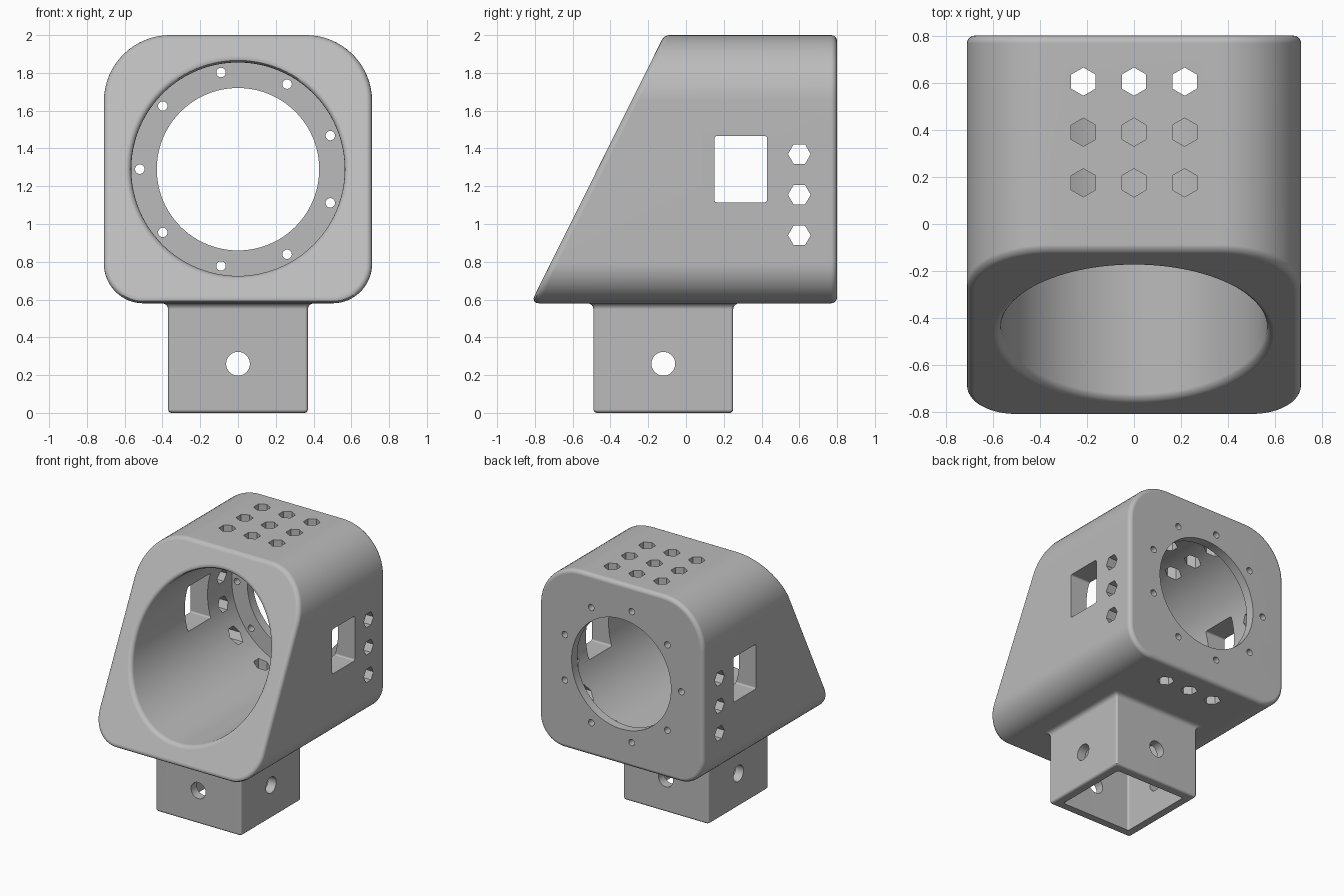
import bpy, bmesh
from math import sin, cos, pi, radians
from mathutils import Matrix, Vector

cube = bpy.data.objects.get("Cube")
if cube:
    bpy.data.objects.remove(cube, do_unlink=True)

grey = bpy.data.materials.new("plain grey")
grey.use_nodes = True
COLOUR = (0.5, 0.5, 0.5, 1)
grey.diffuse_color = COLOUR
grey.node_tree.nodes["Principled BSDF"].inputs["Base Color"].default_value = COLOUR

MID = 1.29          # height of the bore axis
BORE = 0.565
SLANT = Vector((0, -1.42, 0.707)).normalized()


def make(name, bm):
    bmesh.ops.recalc_face_normals(bm, faces=bm.faces)
    mesh = bpy.data.meshes.new(name)
    bm.to_mesh(mesh)
    bm.free()
    ob = bpy.data.objects.new(name, mesh)
    bpy.context.collection.objects.link(ob)
    mesh.materials.append(grey)
    return ob


def cut(ob, bm):
    """Subtract a set of separate solids and keep the result as plain mesh."""
    cutter = make("cutter", bm)
    cutter.hide_render = True
    mod = ob.modifiers.new("cut", 'BOOLEAN')
    mod.object, mod.operation, mod.solver = cutter, 'DIFFERENCE', 'EXACT'
    deps = bpy.context.evaluated_depsgraph_get()
    mesh = bpy.data.meshes.new_from_object(ob.evaluated_get(deps))
    ob.modifiers.clear()
    ob.data = mesh
    bpy.data.objects.remove(cutter, do_unlink=True)


def finish(ob):
    ob.data.shade_smooth()
    ob.data.set_sharp_from_angle(angle=radians(32))
    mod = ob.modifiers.new("flat faces", 'WEIGHTED_NORMAL')
    mod.keep_sharp = True


def rod(bm, axis, centre, length, radius, sides):
    turn = {'X': Matrix.Rotation(pi / 2, 4, 'Y'),
            'Y': Matrix.Rotation(pi / 2, 4, 'X'),
            'Z': Matrix.Identity(4)}[axis]
    bmesh.ops.create_cone(bm, cap_ends=True, segments=sides, radius1=radius,
                          radius2=radius, depth=length,
                          matrix=Matrix.Translation(centre) @ turn)


def rounded(half, low, high, steps):
    """Square outline with separate lower and upper corner radii."""
    pts = []
    for k, (sx, sy, r) in enumerate(((1, 1, high), (-1, 1, high),
                                     (-1, -1, low), (1, -1, low))):
        for i in range(steps + 1):
            a = (k + i / steps) * pi / 2
            pts.append((sx * (half - r) + r * cos(a), sy * (half - r) + r * sin(a)))
    return pts


def loft(bm, rings):
    loops = [[bm.verts.new(p) for p in ring] for ring in rings]
    for a, b in zip(loops, loops[1:]):
        for i in range(len(a)):
            j = (i + 1) % len(a)
            bm.faces.new((a[i], a[j], b[j], b[i]))
    bm.faces.new(loops[0])
    bm.faces.new(loops[-1])


# Housing: rounded square tube cut off by the slanted front
bm = bmesh.new()
outline = rounded(0.71, 0.21, 0.35, 16)
loft(bm, [[(x, y, MID + z) for x, z in outline] for y in (-1.1, 0.8)])
bmesh.ops.recalc_face_normals(bm, faces=bm.faces)
res = bmesh.ops.bisect_plane(bm, geom=bm.verts[:] + bm.edges[:] + bm.faces[:],
                             plane_co=(0, -0.115, 2), plane_no=SLANT, clear_outer=True)
rim = [g for g in res["geom_cut"] if isinstance(g, bmesh.types.BMEdge)]
bmesh.ops.edgeloop_fill(bm, edges=rim)
housing = make("housing", bm)

# Blind main bore, leaving a flange at the back
bm = bmesh.new()
rod(bm, 'Y', (0, -0.385, MID), 2.23, BORE, 96)
cut(housing, bm)

# Rounded edges around the front face, the bore mouth and the back face
bm = bmesh.new()
bm.from_mesh(housing.data)
bm.normal_update()


def end_face(f):
    back = f.normal.y > 0.99 and f.calc_center_median().y > 0.79
    return back or f.normal.dot(SLANT) > 0.999


edges = [e for e in bm.edges if sum(end_face(f) for f in e.link_faces) == 1]
bmesh.ops.bevel(bm, geom=edges, offset=0.045, offset_type='WIDTH', segments=4,
                profile=0.5, affect='EDGES', clamp_overlap=False)
bm.to_mesh(housing.data)
bm.free()

# Openings in the housing
bm = bmesh.new()
rod(bm, 'Y', (0, 0.8, MID), 0.3, 0.43, 96)                     # back opening
for k in range(9):                                             # screw holes
    a = pi + k * 2 * pi / 9
    rod(bm, 'Y', (0.52 * cos(a), 0.8, MID + 0.52 * sin(a)), 0.3, 0.025, 20)
for x in (-0.215, 0, 0.215):                                   # hexagonal vents
    for y in (0.175, 0.39, 0.605):
        rod(bm, 'Z', (x, y, 1.9), 0.4, 0.06, 6)
    rod(bm, 'Z', (x, 0.605, 0.7), 0.4, 0.06, 6)
for side in (-1, 1):
    for z in (0.94, 1.155, 1.37):
        rod(bm, 'X', (side * 0.6, 0.6, z), 0.5, 0.06, 6)
    window = [(y * 0.14 + 0.29, z * 0.175 + MID) for y, z in rounded(1, 0.08, 0.08, 4)]
    loft(bm, [[(side * x, y, z) for y, z in window] for x in (0.34, 0.9)])
cut(housing, bm)
finish(housing)

# Mounting post: hollow square socket with a flared top
bm = bmesh.new()
levels = [(0.405, 0.6), (0.402, 0.58)]
levels += [(0.402 - 0.032 * sin(a), 0.58 - 0.032 * (1 - cos(a)))
           for a in (pi / 8, pi / 4, pi * 3 / 8, pi / 2)]
levels += [(0.352 + 0.018 * cos(a), 0.018 - 0.018 * sin(a))
           for a in (0, pi / 6, pi / 3, pi / 2)]
levels += [(0.30, 0), (0.30, 0.58)]
loft(bm, [[(x, y - 0.12, z) for x, y in rounded(h, 0.015, 0.015, 3)] for h, z in levels])
post = make("mounting_post", bm)

# Cross-pin holes through the four post walls
bm = bmesh.new()
for side in (-1, 1):
    rod(bm, 'X', (side * 0.35, -0.12, 0.26), 0.3, 0.063, 32)
    rod(bm, 'Y', (0, side * 0.35 - 0.12, 0.26), 0.3, 0.063, 32)
cut(post, bm)
finish(post)
